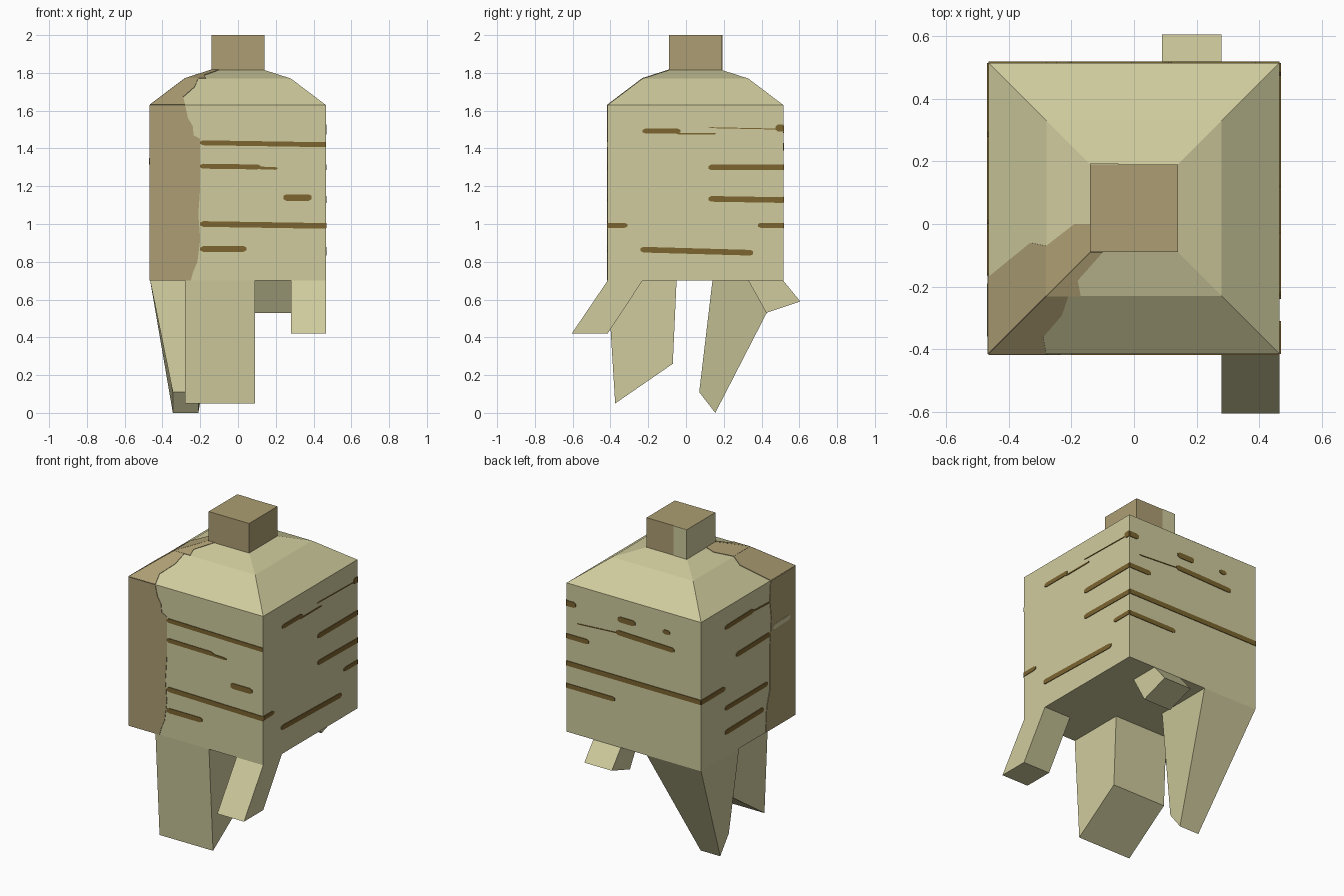
import bpy, bmesh
from mathutils import Vector


def srgb(r, g, b):
    f = lambda c: c / 12.92 if c <= 0.04045 else ((c + 0.055) / 1.055) ** 2.4
    return (f(r / 255), f(g / 255), f(b / 255), 1)


def material(name, rgb):
    m = bpy.data.materials.new(name)
    m.diffuse_color = srgb(*rgb)
    return m


BEIGE = material("pale_beige", (207, 203, 157))
TAN = material("tan_brown", (173, 158, 115))
DARK = material("dark_brown", (124, 101, 48))

CY = 0.05                       # body centre in y
H = 0.465                       # body half width
CENTRE = Vector((0, CY, 1.2))


def finish(name, bm, mats):
    bmesh.ops.recalc_face_normals(bm, faces=bm.faces)
    me = bpy.data.meshes.new(name)
    bm.to_mesh(me)
    bm.free()
    for m in mats:
        me.materials.append(m)
    ob = bpy.data.objects.new(name, me)
    bpy.context.collection.objects.link(ob)
    return ob


def loft(name, rings, mats):
    """Closed solid through a stack of vertex rings."""
    bm = bmesh.new()
    vs = [[bm.verts.new(p) for p in r] for r in rings]
    n = len(vs[0])
    for a, b in zip(vs, vs[1:]):
        for i in range(n):
            j = (i + 1) % n
            bm.faces.new((a[i], a[j], b[j], b[i]))
    bm.faces.new(vs[0][::-1])
    bm.faces.new(vs[-1])
    return finish(name, bm, mats)


def square(h, z):
    return [(-h, CY - h, z), (h, CY - h, z), (h, CY + h, z), (-h, CY + h, z)]


def plates(name, polys, mat, thick=0.003):
    """Thin painted patches standing just off the body surface."""
    bm = bmesh.new()
    for poly in polys:
        pts = [Vector(p) for p in poly]
        base = [bm.verts.new(p) for p in pts]
        f = bm.faces.new(base)
        f.normal_update()
        n = f.normal.copy()
        if n.dot(sum(pts, Vector()) / len(pts) - CENTRE) < 0:
            n.negate()
        top = [bm.verts.new(p + n * thick) for p in pts]
        bm.faces.new(top)
        for i in range(len(pts)):
            j = (i + 1) % len(pts)
            bm.faces.new((base[i], base[j], top[j], top[i]))
    return finish(name, bm, [mat])


# wall coordinates (along the wall, height) to 3D
WALL = {
    "front": lambda u, z: (u, CY - H, z),
    "back": lambda u, z: (u, CY + H, z),
    "right": lambda u, z: (H, u, z),
    "left": lambda u, z: (-H, u, z),
}

# body with stepped roof
ROOF = [(0.465, 1.63), (0.28, 1.77), (0.14, 1.815)]
loft("body", [square(H, 0.70)] + [square(h, z) for h, z in ROOF], [BEIGE])

# neck: bare wood apart from the left side and part of the back
neck = loft("neck", [square(0.14, 1.815), square(0.14, 2.0)], [TAN, BEIGE])
for p in neck.data.polygons:
    p.material_index = 1 if p.normal.x < -0.9 else 0
plates("neck_back_patch", [[(-0.14, 0.19, 1.815), (-0.05, 0.19, 1.815),
                            (-0.05, 0.19, 2.0), (-0.14, 0.19, 2.0)]], BEIGE)

# legs with a constant width in x, from side profiles in y, z
for name, x0, x1, prof in [
    ("front_right_leg", 0.28, 0.465,
     [(-0.415, 0.7), (-0.605, 0.42), (-0.415, 0.42), (-0.23, 0.7)]),
    ("front_main_leg", -0.28, 0.09,
     [(-0.415, 0.7), (-0.375, 0.05), (-0.07, 0.26), (-0.05, 0.7)]),
    ("back_stub_leg", 0.09, 0.28,
     [(0.33, 0.7), (0.425, 0.53), (0.605, 0.59), (0.515, 0.7)]),
]:
    loft(name, [[(x, y, z) for y, z in prof] for x in (x0, x1)], [BEIGE])

# tapered back left leg
loft("back_left_leg", [
    [(-0.465, 0.14, 0.7), (-0.09, 0.14, 0.7), (-0.09, 0.515, 0.7), (-0.465, 0.515, 0.7)],
    [(-0.345, 0.07, 0.11), (-0.21, 0.07, 0.11), (-0.21, 0.155, 0), (-0.345, 0.155, 0)],
], [BEIGE])


# bare corner: ragged edge on two walls and over the roof
def roof_point(x, y):
    d = max(abs(x), abs(y - CY))
    for (h0, z0), (h1, z1) in zip(ROOF, ROOF[1:]):
        if d >= h1 - 1e-6:
            return (x, y, z0 + (h0 - d) / (h0 - h1) * (z1 - z0))
    return (x, y, ROOF[-1][1])


front_edge = [(-0.25, 0.7), (-0.24, 0.74), (-0.215, 0.8), (-0.2, 0.92), (-0.21, 1.05),
              (-0.2, 1.2), (-0.2, 1.45), (-0.235, 1.47), (-0.24, 1.52), (-0.265, 1.56),
              (-0.28, 1.63)]
left_edge = [(-0.12, 0.7), (-0.13, 0.85), (-0.16, 0.95), (-0.16, 1.2), (-0.175, 1.4),
             (-0.16, 1.52), (-0.17, 1.63)]
roof_parts = [
    [(-0.465, -0.415), (-0.28, -0.415), (-0.29, -0.36), (-0.23, -0.29), (-0.21, -0.23),
     (-0.28, -0.23)],
    [(-0.28, -0.23), (-0.17, -0.23), (-0.18, -0.18), (-0.10, -0.09), (-0.14, -0.09)],
    [(-0.465, -0.415), (-0.28, -0.23), (-0.28, -0.07), (-0.33, -0.06), (-0.465, -0.17)],
    [(-0.28, -0.23), (-0.14, -0.09), (-0.14, 0.0), (-0.19, 0.0), (-0.28, -0.07)],
]
patch = [[WALL["front"](*p) for p in [(-H, 1.63), (-H, 0.7)] + front_edge],
         [WALL["left"](*p) for p in [(CY - H, 1.63), (CY - H, 0.7)] + left_edge]]
patch += [[roof_point(*p) for p in part] for part in roof_parts]
plates("bare_corner_patch", patch, TAN)


# bark stripes: (start, end, height at start, height at end, thickness)
STRIPES = {
    "front": [(-0.2, 0.465, 1.43, 1.42, 0.026), (-0.2, 0.12, 1.306, 1.302, 0.026),
              (0.1, 0.21, 1.297, 1.294, 0.014), (0.24, 0.39, 1.14, 1.14, 0.034),
              (-0.2, 0.465, 1.0, 0.99, 0.03), (-0.2, 0.045, 0.868, 0.868, 0.03)],
    "right": [(-0.23, -0.03, 1.492, 1.492, 0.026), (-0.05, 0.16, 1.478, 1.478, 0.008),
              (0.12, 0.48, 1.51, 1.503, 0.005), (0.475, 0.515, 1.508, 1.508, 0.036),
              (0.12, 0.515, 1.3, 1.3, 0.03), (0.12, 0.515, 1.133, 1.127, 0.03),
              (-0.415, -0.31, 0.993, 0.993, 0.026), (0.38, 0.515, 0.993, 0.993, 0.026),
              (-0.24, 0.355, 0.864, 0.848, 0.03)],
    "back": [(0.4, 0.465, 1.505, 1.505, 0.034), (-0.01, 0.11, 1.5, 1.5, 0.034),
             (-0.25, -0.2, 1.506, 1.506, 0.026), (0.12, 0.39, 1.41, 1.395, 0.005),
             (-0.28, 0.12, 1.405, 1.415, 0.03), (0.31, 0.465, 1.3, 1.3, 0.03),
             (-0.465, 0.465, 1.13, 1.13, 0.03), (0.13, 0.465, 0.99, 0.99, 0.028)],
    "left": [(0.0, 0.28, 1.51, 1.505, 0.028), (-0.16, 0.0, 1.5, 1.505, 0.01),
             (-0.165, 0.17, 1.3, 1.295, 0.03), (0.28, 0.515, 1.13, 1.13, 0.03),
             (-0.14, 0.28, 1.0, 1.0, 0.028), (-0.1, 0.28, 0.855, 0.85, 0.03)],
}


def stripe(side, a, b, za, zb, t):
    ends = (CY - H, CY + H) if side in ("left", "right") else (-H, H)
    h, q = t / 2, t / 4
    ha = h if abs(a - ends[0]) < 0.001 else q     # pinch the free ends
    hb = h if abs(b - ends[1]) < 0.001 else q
    e = min(0.015, (b - a) / 4)
    pts = [(a, za - ha), (a + e, za - h), (b - e, zb - h), (b, zb - hb),
           (b, zb + hb), (b - e, zb + h), (a + e, za + h), (a, za + ha)]
    return [WALL[side](*p) for p in pts]


for side, rows in STRIPES.items():
    plates(side + "_bark_stripes", [stripe(side, *r) for r in rows], DARK, 0.004)

# pale streak left on the bare corner
plates("pale_streak", [stripe("left", -0.36, -0.19, 1.335, 1.33, 0.03)], BEIGE, 0.005)
